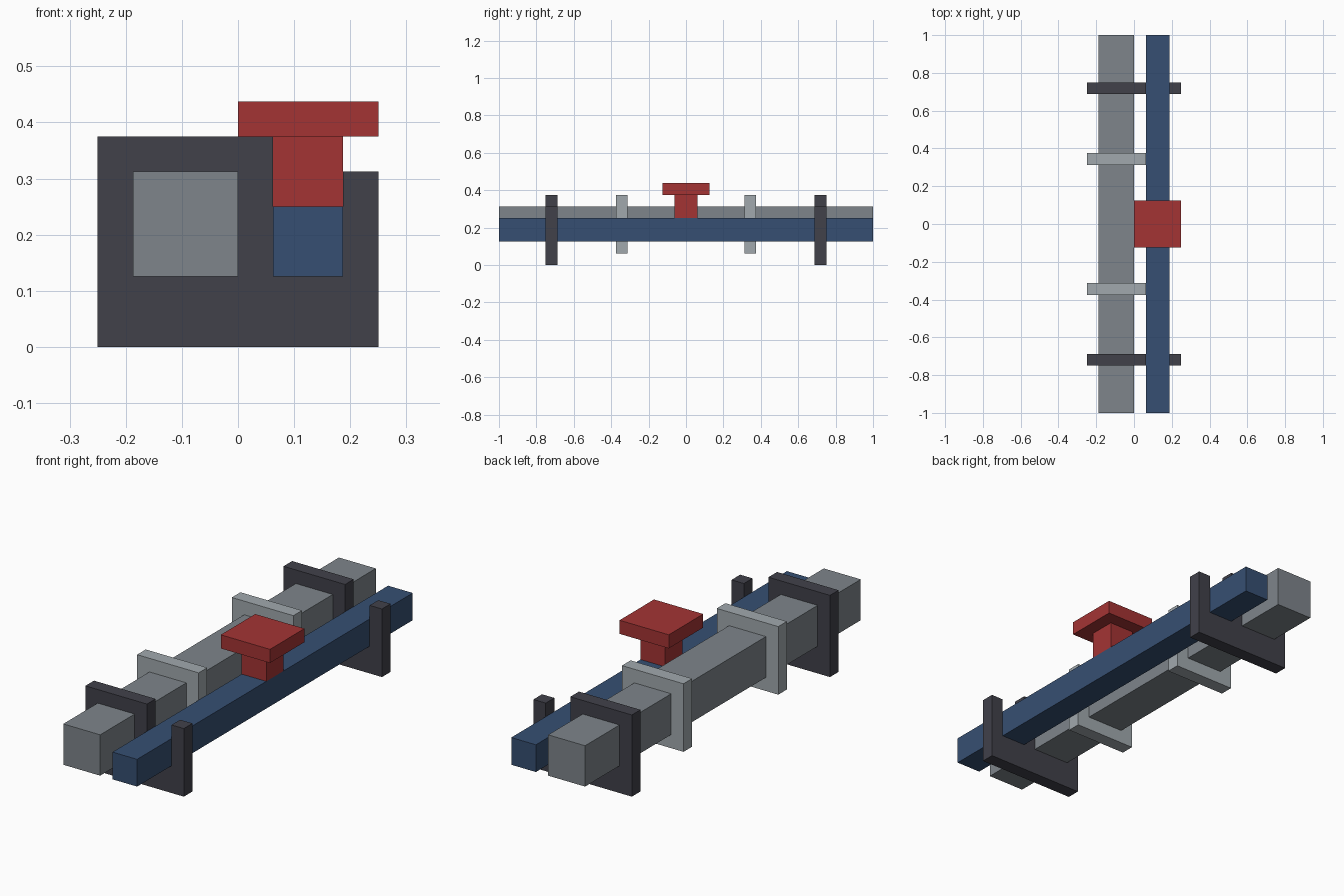
import bpy
import bmesh

default_cube = bpy.data.objects.get("Cube")
if default_cube:
    bpy.data.objects.remove(default_cube, do_unlink=True)

UNIT = 1 / 16  # every part sits on a sixteenth grid


def material(name, red, green, blue):
    """Flat material from display colour values, converted to linear."""
    colour = [((c / 255 + 0.055) / 1.055) ** 2.4 for c in (red, green, blue)] + [1.0]
    mat = bpy.data.materials.new(name)
    mat.use_nodes = True
    mat.diffuse_color = colour
    shader = mat.node_tree.nodes["Principled BSDF"]
    shader.inputs["Base Color"].default_value = colour
    shader.inputs["Roughness"].default_value = 0.8
    return mat


steel = material("steel_grey", 126, 133, 139)
pale = material("pale_grey", 161, 169, 174)
navy = material("navy_blue", 54, 79, 114)
scarlet = material("valve_red", 164, 52, 52)
charcoal = material("charcoal", 65, 65, 74)


def extrude_profile(name, outline, y_range, mat):
    """Extrude an (x, z) outline along y; sizes are in grid units."""
    front, back = y_range
    bm = bmesh.new()
    base = bm.faces.new([bm.verts.new((x * UNIT, front * UNIT, z * UNIT)) for x, z in outline])
    grown = bmesh.ops.extrude_face_region(bm, geom=[base])
    moved = [v for v in grown["geom"] if isinstance(v, bmesh.types.BMVert)]
    bmesh.ops.translate(bm, verts=moved, vec=(0, (back - front) * UNIT, 0))
    bmesh.ops.recalc_face_normals(bm, faces=bm.faces)
    mesh = bpy.data.meshes.new(name)
    bm.to_mesh(mesh)
    bm.free()
    mesh.materials.append(mat)
    obj = bpy.data.objects.new(name, mesh)
    bpy.context.collection.objects.link(obj)
    return obj


def box(name, x_range, y_range, z_range, mat):
    (left, right), (low, high) = x_range, z_range
    outline = [(left, low), (right, low), (right, high), (left, high)]
    return extrude_profile(name, outline, y_range, mat)


# Two parallel pipes
box("large_pipe", (-3, 0), (-16, 16), (2, 5), steel)
box("small_pipe", (1, 3), (-16, 16), (2, 4), navy)

# Valve on the small pipe
box("valve_stem", (1, 3), (-1, 1), (4, 6), scarlet)
box("valve_handle", (0, 4), (-2, 2), (6, 7), scarlet)

# Support brackets with an open slot for the small pipe, and pipe flanges
bracket_outline = [(-4, 0), (4, 0), (4, 5), (3, 5), (3, 2), (1, 2), (1, 6), (-4, 6)]
for end, bracket_y, flange_y in (("front", (-12, -11), (-6, -5)), ("back", (11, 12), (5, 6))):
    extrude_profile(end + "_bracket", bracket_outline, bracket_y, charcoal)
    box(end + "_flange", (-4, 1), flange_y, (1, 6), pale)
